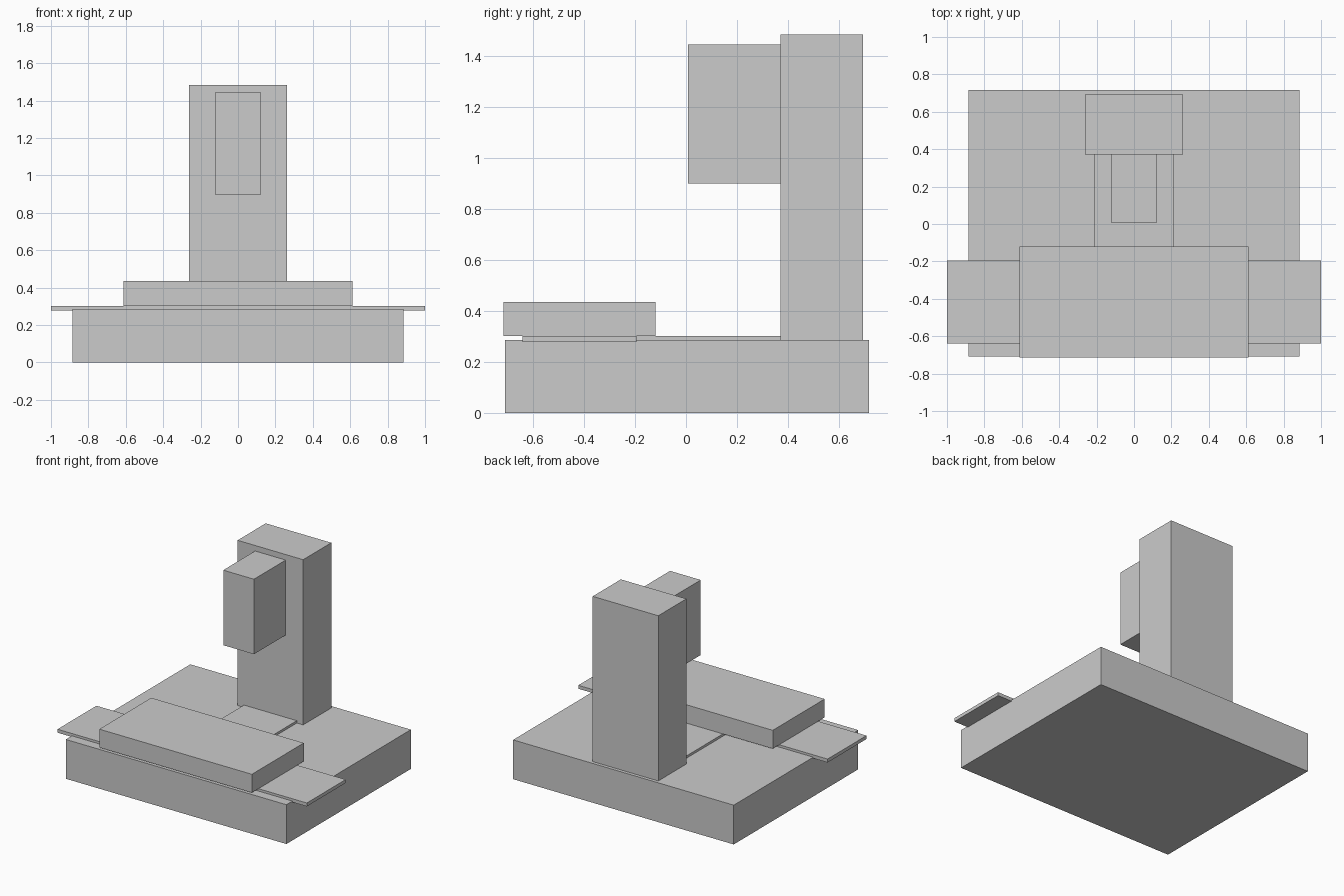
import bpy

if "Cube" in bpy.data.objects:
    bpy.data.objects.remove(bpy.data.objects["Cube"])


def box(name, half_width, y0, y1, z0, z1):
    """Box symmetric in x, spanning the given y and z ranges."""
    bpy.ops.mesh.primitive_cube_add(size=1, location=(0, (y0 + y1) / 2, (z0 + z1) / 2))
    obj = bpy.context.object
    obj.name = name
    obj.scale = (2 * half_width, y1 - y0, z1 - z0)
    bpy.ops.object.transform_apply(location=False, rotation=False, scale=True)
    return obj


# Heavy base block
box("base", 0.885, -0.709, 0.717, 0, 0.285)

# Cross slide plate overhanging both sides, and the guide strip to the column
box("slide_plate", 1.0, -0.64, -0.194, 0.277, 0.302)
box("guide_strip", 0.212, -0.2, 0.372, 0.28, 0.302)

# Work table on the slide plate
box("work_table", 0.612, -0.715, -0.12, 0.302, 0.435)

# Upright column with the head on its front face
box("column", 0.263, 0.371, 0.693, 0.285, 1.483)
box("head", 0.123, 0.007, 0.371, 0.899, 1.443)
